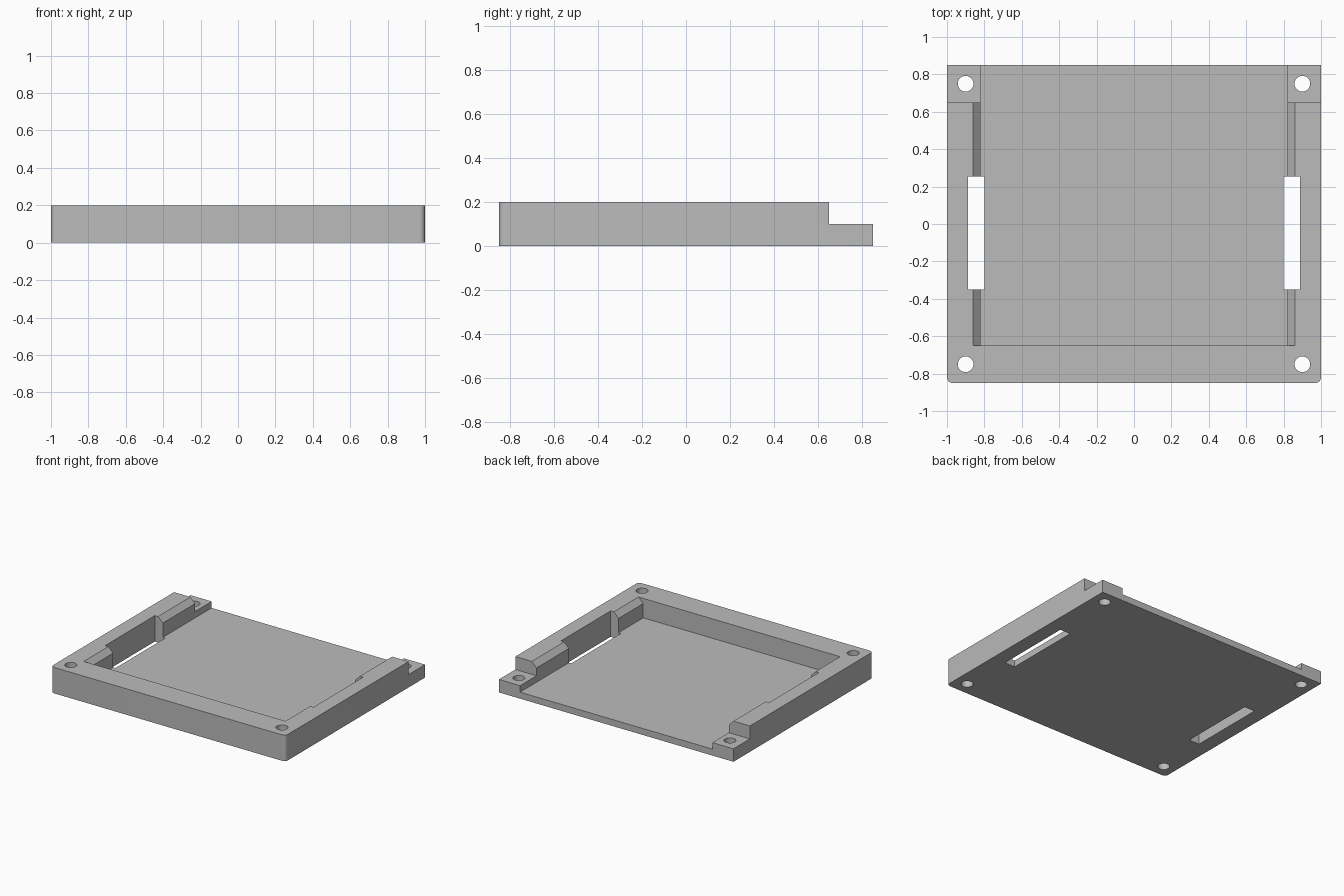
import bpy, bmesh, math
from mathutils import Vector

if "Cube" in bpy.data.objects:
    bpy.data.objects.remove(bpy.data.objects["Cube"])


def prism(name, points, direction):
    """Extrude a closed 3D outline along a direction into a solid object."""
    bm = bmesh.new()
    face = bm.faces.new([bm.verts.new(p) for p in points])
    ext = bmesh.ops.extrude_face_region(bm, geom=[face])
    moved = [v for v in ext["geom"] if isinstance(v, bmesh.types.BMVert)]
    bmesh.ops.translate(bm, verts=moved, vec=Vector(direction))
    bmesh.ops.recalc_face_normals(bm, faces=bm.faces)
    mesh = bpy.data.meshes.new(name)
    bm.to_mesh(mesh)
    bm.free()
    obj = bpy.data.objects.new(name, mesh)
    bpy.context.collection.objects.link(obj)
    return obj


def box(name, x0, x1, y0, y1, z0, z1):
    pts = [(x0, y0, z0), (x1, y0, z0), (x1, y1, z0), (x0, y1, z0)]
    return prism(name, pts, (0, 0, z1 - z0))


def arc(cx, cy, r, a0, a1, n):
    angles = [math.radians(a0 + (a1 - a0) * i / n) for i in range(n + 1)]
    return [(cx + r * math.cos(a), cy + r * math.sin(a), 0) for a in angles]


# Tray block with two rounded front corners
r = 0.03
outline = (arc(-1 + r, -0.85 + r, r, 180, 270, 8)
           + arc(1 - r, -0.85 + r, r, 270, 360, 8)
           + [(1, 0.85, 0), (-1, 0.85, 0)])
tray = prism("tray", outline, (0, 0, 0.2))

# Pocket open at the back, with chamfered top edges on the side walls
half = [(0.82, 0.05), (0.82, 0.16), (0.96, 0.30)]
profile = half + [(-x, z) for x, z in reversed(half)]
cutters = [prism("pocket_cutter", [(x, -0.65, z) for x, z in profile], (0, 2, 0))]

# Step that lowers the back corners into tabs
cutters.append(box("back_step_cutter", -2, 2, 0.65, 2, 0.1, 1))

for s in (-1, 1):
    # Side slots through the floor and wall
    x0, x1 = sorted((s * 0.80, s * 0.888))
    cutters.append(box("slot_cutter", x0, x1, -0.35, 0.255, -0.5, 1))
    # Screw holes in the corners
    for y in (-0.75, 0.75):
        circle = arc(s * 0.9, y, 0.042, 0, 360, 32)[:-1]
        hole = prism("hole_cutter", [(px, py, -0.5) for px, py, _ in circle], (0, 0, 1.5))
        cutters.append(hole)

bpy.context.view_layer.objects.active = tray
tray.select_set(True)
for cutter in cutters:
    mod = tray.modifiers.new("cut", "BOOLEAN")
    mod.operation = "DIFFERENCE"
    mod.solver = "EXACT"
    mod.object = cutter
    bpy.ops.object.modifier_apply(modifier=mod.name)
    bpy.data.objects.remove(cutter)

grey = bpy.data.materials.new("light grey")
grey.diffuse_color = (0.5, 0.5, 0.5, 1)
grey.use_nodes = True
grey.node_tree.nodes["Principled BSDF"].inputs["Base Color"].default_value = grey.diffuse_color
tray.data.materials.clear()
tray.data.materials.append(grey)
for poly in tray.data.polygons:
    poly.material_index = 0
bpy.ops.object.shade_smooth_by_angle(angle=math.radians(30))
